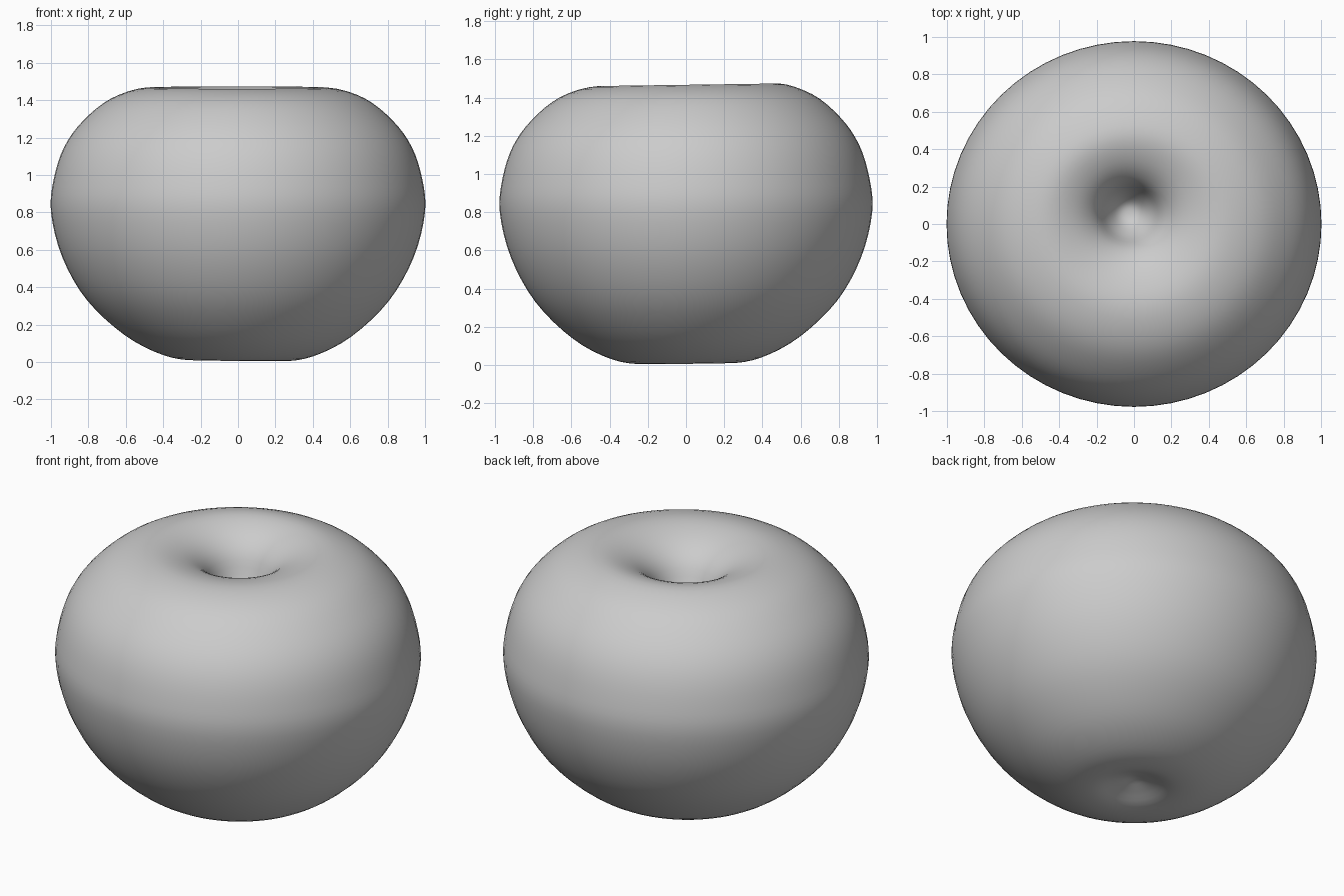
import bpy
import bmesh
import math
from mathutils import Vector

cube = bpy.data.objects.get("Cube")
if cube:
    bpy.data.objects.remove(cube, do_unlink=True)

SEGMENTS = 64
STEPS = 4

# Fruit half-profile (radius, height), from the base hollow to the stem hollow
PROFILE = [Vector(p) for p in (
    (0, 0.07), (0.1, 0.045), (0.23, 0.008), (0.4, 0.035), (0.6, 0.14),
    (0.8, 0.33), (0.93, 0.56), (0.99, 0.8), (0.975, 0.98), (0.92, 1.15),
    (0.82, 1.29), (0.67, 1.41), (0.48, 1.467), (0.31, 1.43), (0.19, 1.34),
    (0.12, 1.2), (0.06, 1.12), (0, 1.1))]


def smooth_path(points):
    """Pass a smooth curve through the points."""
    mirror = Vector((-1, 1))
    ends = [points[1] * mirror] + points + [points[-2] * mirror]
    path = []
    for a, b, c, d in zip(ends, ends[1:], ends[2:], ends[3:]):
        for i in range(STEPS):
            t = i / STEPS
            path.append(b + (c - a) * t / 2
                        + (a - 2.5 * b + 2 * c - d / 2) * t ** 2
                        + (1.5 * (b - c) + (d - a) / 2) * t ** 3)
    return path + [points[-1]]


# Lathe the profile around the vertical axis
bm = bmesh.new()
path = smooth_path(PROFILE)
verts = [bm.verts.new((p.x, 0, p.y)) for p in path]
edges = [bm.edges.new(pair) for pair in zip(verts, verts[1:])]
bmesh.ops.spin(bm, geom=verts + edges, cent=(0, 0, 0), axis=(0, 0, 1),
               angle=math.tau, steps=SEGMENTS, use_merge=True)
bmesh.ops.remove_doubles(bm, verts=bm.verts, dist=0.0005)

# Natural irregularity: off-centre stem hollow, gently tilted crown and base
for v in bm.verts:
    radius = math.hypot(v.co.x, v.co.y)
    if v.co.z > 1:
        inner = max(0, 1 - radius / 0.6)
        v.co.x -= 0.03 * inner
        v.co.y += 0.07 * inner
        v.co.z += 0.015 * v.co.y * (v.co.z - 1) * 2
    elif v.co.z < 0.4:
        v.co.z += (v.co.y - v.co.x) * 0.025 * (0.4 - v.co.z)
    v.co.x *= 1.01
    v.co.y *= 0.985
bmesh.ops.recalc_face_normals(bm, faces=bm.faces)

mesh = bpy.data.meshes.new("fruit_body")
bm.to_mesh(mesh)
bm.free()
mesh.shade_smooth()
fruit = bpy.data.objects.new("fruit_body", mesh)
bpy.context.collection.objects.link(fruit)

# Plain grey skin
skin = bpy.data.materials.new("light grey")
skin.use_nodes = True
color = (0.6, 0.6, 0.6, 1)
skin.diffuse_color = color
skin.node_tree.nodes["Principled BSDF"].inputs["Base Color"].default_value = color
mesh.materials.append(skin)
